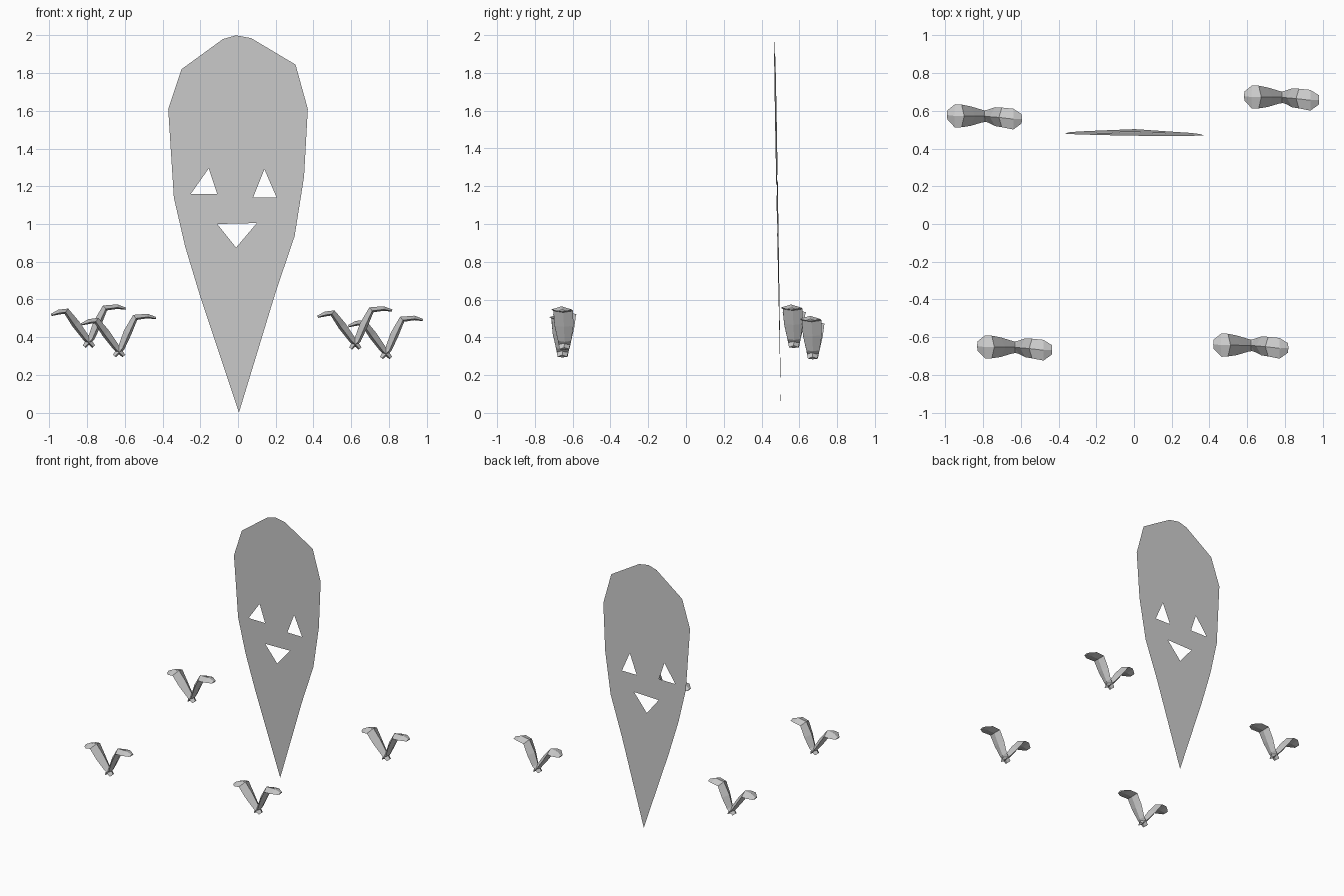
import bpy, bmesh
from mathutils import Vector

if "Cube" in bpy.data.objects:
    bpy.data.objects.remove(bpy.data.objects["Cube"])


def finish(bm, name):
    bmesh.ops.recalc_face_normals(bm, faces=bm.faces)
    mesh = bpy.data.meshes.new(name)
    bm.to_mesh(mesh)
    bm.free()
    obj = bpy.data.objects.new(name, mesh)
    bpy.context.collection.objects.link(obj)
    return obj


# Face sheet: flat, slightly leaning outline with eye and mouth holes
outline = [(0.005, 0), (0.2, 0.64), (0.3, 0.935), (0.35, 1.25), (0.37, 1.61),
           (0.305, 1.845), (0.07, 1.985), (-0.01, 2.0), (-0.08, 1.98),
           (-0.3, 1.82), (-0.37, 1.61), (-0.34, 1.14), (-0.28, 0.88), (-0.2, 0.615)]
left_eye = [(-0.25, 1.16), (-0.155, 1.295), (-0.11, 1.16)]
right_eye = [(0.08, 1.14), (0.14, 1.29), (0.205, 1.14)]
mouth = [(-0.11, 1.0), (0.1, 1.005), (-0.01, 0.875)]

bm = bmesh.new()
edges = []
for loop in (outline, left_eye, right_eye, mouth):
    vs = [bm.verts.new((x, 0.503 - 0.0175 * z - 0.012 * x, z)) for x, z in loop]
    edges += [bm.edges.new((vs[i - 1], vs[i])) for i in range(len(vs))]
bmesh.ops.triangle_fill(bm, edges=edges, use_beauty=True, normal=(0, -1, 0))
finish(bm, "face_sheet")


def add_wing(bm, stations):
    """Loft a ridged four-sided section; station = x, y, z, half chord, half thickness."""
    pts = [Vector(s[:3]) for s in stations]
    rings = []
    for i, (p, s) in enumerate(zip(pts, stations)):
        t = pts[min(i + 1, len(pts) - 1)] - pts[max(i - 1, 0)]
        n = Vector((-t.z, 0, t.x)).normalized()
        if n.z < 0:
            n = -n
        chord = Vector((0, s[3], 0))
        rings.append([bm.verts.new(v) for v in (
            p - chord - n * s[4] * 0.4, p + n * s[4],
            p + chord - n * s[4] * 0.4, p - n * s[4])])
    for a, b in zip(rings, rings[1:]):
        for k in range(4):
            bm.faces.new((a[k - 1], a[k], b[k], b[k - 1]))
    bm.faces.new(rings[0])
    bm.faces.new(rings[-1])


# Birds: two bent wings crossing at the low centre
left_wing = [(0.025, 0, -0.005, 0.025, 0.010), (-0.015, 0.002, 0.04, 0.035, 0.018),
             (-0.07, 0.002, 0.115, 0.052, 0.022), (-0.12, 0.003, 0.183, 0.06, 0.017),
             (-0.16, 0.003, 0.178, 0.062, 0.013), (-0.2, 0.008, 0.163, 0.025, 0.006)]
right_wing = [(-0.025, 0.003, -0.005, 0.025, 0.010), (0.012, 0.002, 0.04, 0.035, 0.018),
              (0.045, -0.001, 0.12, 0.05, 0.022), (0.085, -0.005, 0.2, 0.052, 0.017),
              (0.15, -0.014, 0.207, 0.055, 0.012), (0.195, -0.012, 0.196, 0.025, 0.006)]

bm = bmesh.new()
add_wing(bm, left_wing)
add_wing(bm, right_wing)
first = finish(bm, "bird_back_left")
first.location = (-0.79, 0.57, 0.355)

for name, loc in (("bird_front_left", (-0.63, -0.655, 0.305)),
                  ("bird_front_right", (0.622, -0.645, 0.345)),
                  ("bird_back_right", (0.785, 0.67, 0.295))):
    bird = bpy.data.objects.new(name, first.data.copy())
    bird.location = loc
    bpy.context.collection.objects.link(bird)
